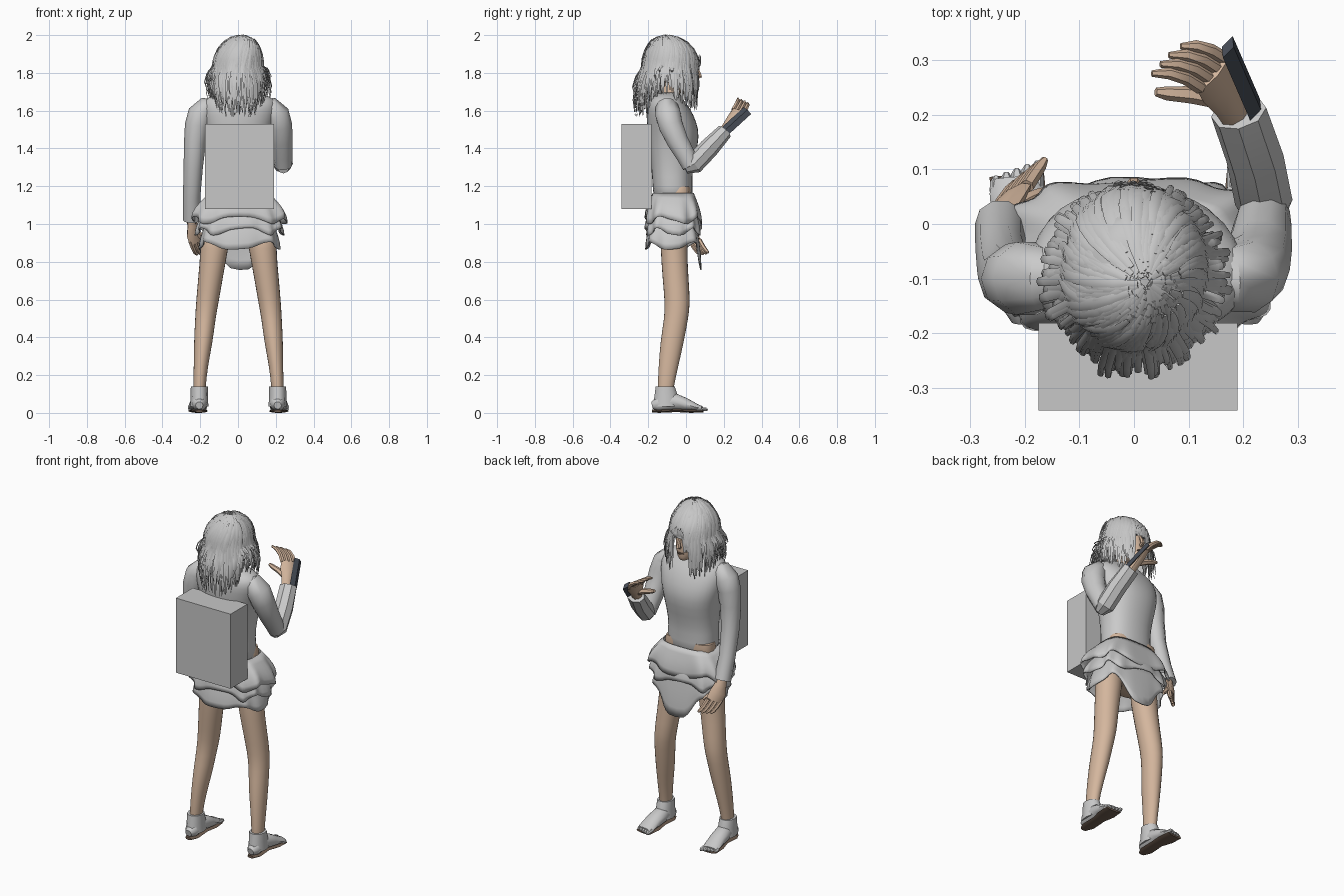
import bpy, bmesh, math, random
from mathutils import Vector

random.seed(4)
if "Cube" in bpy.data.objects:
    bpy.data.objects.remove(bpy.data.objects["Cube"])


def material(name, rgb):
    m = bpy.data.materials.new(name)
    m.use_nodes = True
    m.diffuse_color = (*rgb, 1)
    m.node_tree.nodes["Principled BSDF"].inputs["Base Color"].default_value = (*rgb, 1)
    return m


cloth = material("pale grey cloth", (0.59, 0.59, 0.59))
pack = material("grey backpack", (0.57, 0.57, 0.57))
hair_mat = material("grey hair", (0.57, 0.57, 0.57))
skin = material("skin", (0.66, 0.47, 0.34))
sole_mat = material("brown sole", (0.16, 0.11, 0.08))
dark = material("dark slate", (0.06, 0.07, 0.09))


def finish(name, bm, mat, angle=50, smooth=0):
    bmesh.ops.recalc_face_normals(bm, faces=bm.faces)
    me = bpy.data.meshes.new(name)
    bm.to_mesh(me)
    bm.free()
    ob = bpy.data.objects.new(name, me)
    bpy.context.collection.objects.link(ob)
    me.materials.append(mat)
    if smooth:
        ob.modifiers.new("Subdivision", "SUBSURF").levels = smooth
    if angle:
        bpy.ops.object.select_all(action="DESELECT")
        ob.select_set(True)
        bpy.context.view_layer.objects.active = ob
        bpy.ops.object.shade_smooth_by_angle(angle=math.radians(angle))
    return ob


def bridge(bm, rings, caps=True):
    n = len(rings[0])
    for r, s in zip(rings, rings[1:]):
        for i in range(n):
            bm.faces.new((r[i], r[(i + 1) % n], s[(i + 1) % n], s[i]))
    if caps:
        bm.faces.new(rings[0][::-1])
        bm.faces.new(rings[-1])


def add_tube(bm, pts, radii, side=(1, 0, 0), n=10):
    """Elliptical tube along points; radii are (along side, across side)."""
    pts = [Vector(p) for p in pts]
    rings = []
    for i, p in enumerate(pts):
        t = (pts[min(i + 1, len(pts) - 1)] - pts[max(i - 1, 0)]).normalized()
        s = Vector(side)
        s = (s - t * s.dot(t)).normalized()
        u = t.cross(s)
        a, b = radii[i] if isinstance(radii[i], tuple) else (radii[i], radii[i])
        ring = []
        for k in range(n):
            w = math.tau * k / n
            ring.append(bm.verts.new(p + s * a * math.cos(w) + u * b * math.sin(w)))
        rings.append(ring)
    bridge(bm, rings)


def tube(name, pts, radii, mat, side=(1, 0, 0), n=10, angle=50):
    bm = bmesh.new()
    add_tube(bm, pts, radii, side, n)
    return finish(name, bm, mat, angle)


def loft(name, rows, mat, n=16, power=0.85, smooth=1):
    """Stack of level rounded rings; rows are (z, x, y_back, y_front, half_width)."""
    bm = bmesh.new()
    rings = []
    for z, x, y0, y1, rx in rows:
        ring = []
        for k in range(n):
            c, s = math.cos(math.tau * k / n), math.sin(math.tau * k / n)
            c, s = (math.copysign(abs(v) ** power, v) for v in (c, s))
            ring.append(bm.verts.new((x + rx * c, (y0 + y1) / 2 + (y1 - y0) / 2 * s, z)))
        rings.append(ring)
    bridge(bm, rings)
    return finish(name, bm, mat, 60, smooth)


# Torso: shirt, with skin showing at the sides of the waist
loft("shirt", [(1.1, 0, -.175, .04, .155), (1.2, 0, -.178, .036, .15), (1.3, 0, -.185, .035, .147),
               (1.42, 0, -.2, .068, .165), (1.5, 0, -.207, .072, .185), (1.58, .005, -.213, .042, .205),
               (1.64, .01, -.208, .005, .205), (1.675, .01, -.18, -.03, .17), (1.7, 0, -.14, -.03, .08)], cloth)
loft("bare_waist", [(1.13, -.005, -.1, .022, .148), (1.165, -.005, -.1, .027, .153),
                    (1.198, -.008, -.09, .024, .146)], skin, 16, .6, 0)
loft("hips", [(.9, 0, -.17, .03, .17), (1.0, 0, -.17, .035, .165), (1.12, 0, -.165, .03, .15)], skin)


# Skirt: three ruffled tiers, the lowest drooping to a point on one side
def ruffle(name, z0, z1, r0, r1, waves, phase, droop=0):
    bm = bmesh.new()
    n, rings = 72, []
    for j in range(6):
        f = j / 5
        ring = []
        for k in range(n):
            w = math.tau * k / n
            c, s = (math.copysign(abs(v) ** .62, v) for v in (math.cos(w), math.sin(w)))
            wave = 1 + .04 * f * math.sin(waves * w + phase)
            bulge = math.sin(f * math.pi / 2)
            rx, ry = (r0[i] + (r1[i] - r0[i]) * bulge for i in (0, 1))
            hang = droop * max(0, math.sin(w)) ** 14 + .02 * math.sin(waves * w / 2 + phase)
            ring.append(bm.verts.new((.008 + rx * c * wave, -.067 + ry * s * wave,
                                      z0 + (z1 - z0) * f - hang * f)))
        rings.append(ring)
    bridge(bm, rings, False)
    ob = finish(name, bm, cloth)
    mod = ob.modifiers.new("Thickness", "SOLIDIFY")
    mod.thickness = .006


ruffle("skirt_upper_tier", 1.165, 1.02, (.156, .108), (.248, .148), 10, 0)
ruffle("skirt_middle_tier", 1.08, .96, (.18, .12), (.23, .148), 12, 1)
ruffle("skirt_lower_tier", 1.02, .885, (.17, .12), (.21, .144), 8, 2, .11)

# Legs and feet
for sx, label in ((-1, "right"), (1, "left")):
    x = .01 if sx > 0 else -.005
    legs = [(.98, .115, -.14, .02, .088), (.88, .118, -.138, .008, .076), (.72, .14, -.128, .015, .068),
            (.58, .158, -.114, .026, .062), (.5, .168, -.118, .014, .056), (.38, .178, -.138, -.008, .052),
            (.25, .192, -.147, -.038, .039), (.13, .199, -.152, -.066, .033), (.06, .2, -.15, -.07, .03)]
    loft(label + "_leg", [(z, x + sx * c, a, b, r) for z, c, a, b, r in legs], skin, 12, 1)
    fx = x + sx * .2
    loft(label + "_sock_cuff", [(.14, fx, -.163, -.057, .045), (.09, fx, -.17, -.04, .046),
                                (.035, fx, -.178, -.03, .048)], cloth, 10, 1, 0)
    tube(label + "_foot", [(fx, -.18, .04), (fx, -.15, .047), (fx, -.07, .062), (fx + sx * .005, 0, .045),
                           (fx + sx * .01, .06, .028), (fx + sx * .012, .085, .024)],
         [(.02, .02), (.04, .04), (.044, .05), (.05, .034), (.05, .018), (.042, .012)], cloth)
    tube(label + "_sole", [(fx, -.18, .009), (fx, -.14, .009), (fx, -.05, .013), (fx + sx * .005, .02, .01),
                           (fx + sx * .01, .09, .01)],
         [(.02, .008), (.04, .009), (.038, .009), (.052, .01), (.05, .009)], sole_mat)
    bm = bmesh.new()
    for i in range(5):
        tx, end = fx + sx * (-.028 + .019 * i), .115 - .007 * i
        add_tube(bm, [(tx, .06, .022), (tx, end - .01, .019), (tx, end, .015)], [.012, .011, .005], n=6)
    finish(label + "_toes", bm, cloth)

# Sleeves: one hanging, one bent upward
tube("hanging_sleeve", [(-.1, -.1, 1.615), (-.17, -.1, 1.61), (-.197, -.1, 1.58), (-.216, -.1, 1.52),
                        (-.228, -.1, 1.43), (-.237, -.085, 1.3), (-.245, -.045, 1.15), (-.245, 0, 1.02)],
     [.04, .062, .07, .066, .058, .051, .046, .047], cloth, n=10, angle=45)
tube("raised_upper_sleeve", [(.1, -.1, 1.615), (.175, -.1, 1.61), (.203, -.095, 1.58), (.22, -.08, 1.52),
                             (.23, -.045, 1.44), (.236, 0, 1.36), (.24, .025, 1.305)],
     [.04, .062, .07, .067, .06, .053, .046], cloth, n=10, angle=45)
tube("raised_lower_sleeve", [(.24, -.005, 1.295), (.238, .04, 1.315), (.222, .12, 1.4), (.192, .205, 1.49)],
     [.03, .053, .053, (.052, .042)], cloth, n=8, angle=30)


# Hands: palm, four fingers and a thumb
def hand(label, wrist, palm, knuckle, across, curl, thumb):
    w, p, k, a, c = (Vector(v) for v in (wrist, palm, knuckle, across, curl))
    a.normalize()
    bm = bmesh.new()
    add_tube(bm, [w, w.lerp(p, .5), p, k], [(.028, .024), (.034, .023), (.046, .022), (.045, .016)], a, 8)
    d = (k - p).normalized()
    for i in range(4):
        base = k + a * (i - 1.5) * .024 - d * .008
        m = base + d * .03 + c * .3
        size = .9 if i == 3 else 1
        add_tube(bm, [base, m, m + c * .45 * size + d * .012, m + c * size + d * .006],
                 [.013, .0125, .011, .006], a, 6)
    t = Vector(thumb)
    s = w.lerp(p, .55)
    add_tube(bm, [s, s.lerp(t, .5) + d * .006, s.lerp(t, .85), t], [.018, .016, .013, .008], a, 6)
    finish(label, bm, skin)


hand("hanging_hand", (-.244, .0, 1.03), (-.235, .03, .95), (-.222, .05, .905), (.75, .6, .1),
     (.02, .03, -.03), (-.16, .06, .9))
hand("raised_hand", (.19, .19, 1.475), (.158, .255, 1.56), (.143, .28, 1.598), (.65, .7, -.3),
     (-.06, .005, .025), (.04, .242, 1.57))

# Slim handheld device on the outside of the raised hand
tube("handheld_device", [(.222, .21, 1.495), (.172, .325, 1.6)], [(.028, .012)] * 2, dark, (.35, .6, -.7), 4, 0)

# Backpack
bm = bmesh.new()
bmesh.ops.create_cube(bm, size=1)
for v in bm.verts:
    v.co = (.0075 + v.co.x * .365, -.262 + v.co.y * .16, 1.305 + v.co.z * .45)
finish("backpack", bm, pack, 0)

# Head, neck and face
tube("neck", [(0, -.09, 1.62), (0, -.08, 1.7), (0, -.06, 1.78)], [.07, .052, .052], skin)
loft("head", [(1.685, 0, -.01, .045, .02), (1.705, 0, -.07, .056, .045), (1.75, 0, -.13, .06, .065),
              (1.8, 0, -.17, .06, .077), (1.86, 0, -.185, .055, .085), (1.92, 0, -.18, .04, .08),
              (1.96, 0, -.14, .0, .055), (1.975, 0, -.1, -.05, .02)], skin, 14, 1)
tube("nose", [(0, .05, 1.835), (0, .068, 1.8), (0, .074, 1.783), (0, .053, 1.772)],
     [.007, .011, .014, .008], skin, n=6)
tube("lips", [(-.022, .052, 1.738), (0, .061, 1.738), (.022, .052, 1.738)],
     [.003, .007, .003], sole_mat, (0, 0, 1), 6)
for sx, label in ((-1, "right"), (1, "left")):
    tube(label + "_ear", [(sx * .074, -.06, 1.775), (sx * .09, -.065, 1.805), (sx * .08, -.07, 1.835)],
         [.008, .016, .008], skin, (0, 1, 0), 6)
    tube(label + "_eye", [(sx * .018, .052, 1.835), (sx * .031, .051, 1.836), (sx * .044, .043, 1.835)],
         [.002, .007, .002], dark, (0, 0, 1), 6)

# Hair: a close cap beneath many separate strands swept from an off-centre crown
loft("hair_cap", [(1.74, 0, -.215, -.12, .1), (1.8, 0, -.22, -.07, .108), (1.87, 0, -.22, -.01, .115),
                  (1.92, 0, -.205, .04, .105), (1.96, 0, -.175, .015, .082), (1.985, 0, -.13, -.03, .04)],
     hair_mat, 16, 1)


def strand(bm, a, lean):
    ca, sa = math.cos(a), math.sin(a)
    front, back = max(0, sa), max(0, -sa)
    grow = random.uniform(.94, 1.07)
    rx, ry, rz = .128 * grow, (.148 if sa > 0 else .142) * grow, .162 * random.uniform(.95, 1.035)
    bottom = 1.66 + random.uniform(-.06, .07) - .04 * back
    if 1.2 < a < 2:
        bottom = (1.88 if a < 1.78 else 1.77) + random.uniform(-.02, .02)
    elif ca > .9 and -.45 < sa < .1:
        bottom += .09
    elif abs(ca) > .8 and -.6 < sa < .3:
        bottom += .04
    start = random.uniform(.05, .6)
    pts = []
    for i in range(6):
        p = start + (1.57 - start) * i / 5
        f = 1 - i / 5
        b = a + lean * f
        pts.append(Vector((rx * math.sin(p) * math.cos(b) + .02 * f * f,
                           -.085 + ry * math.sin(p) * math.sin(b) - .02 * f * f,
                           1.835 + rz * math.cos(p))))
    flare = random.uniform(-.012, .04) * (1 - .8 * front) + .012 * abs(ca) + .015 * back
    end = pts[-1]
    for f in (.35, .7, 1):
        z = end.z + (bottom - end.z) * f
        r = flare * math.sin(f * 2.2)
        pts.append(Vector((end.x + ca * r - .25 * end.x * back * f * f, end.y + sa * r, z)))
    w = random.uniform(.006, .011)
    add_tube(bm, pts, [(w * k, w * .35 * k) for k in (.5, .8, 1, 1, 1, 1, .9, .7, .2)], (-sa, ca, 0), 4)


bm = bmesh.new()
for i in range(400):
    strand(bm, math.tau * i / 400, random.uniform(.1, .45))
finish("hair_strands", bm, hair_mat, 60)
